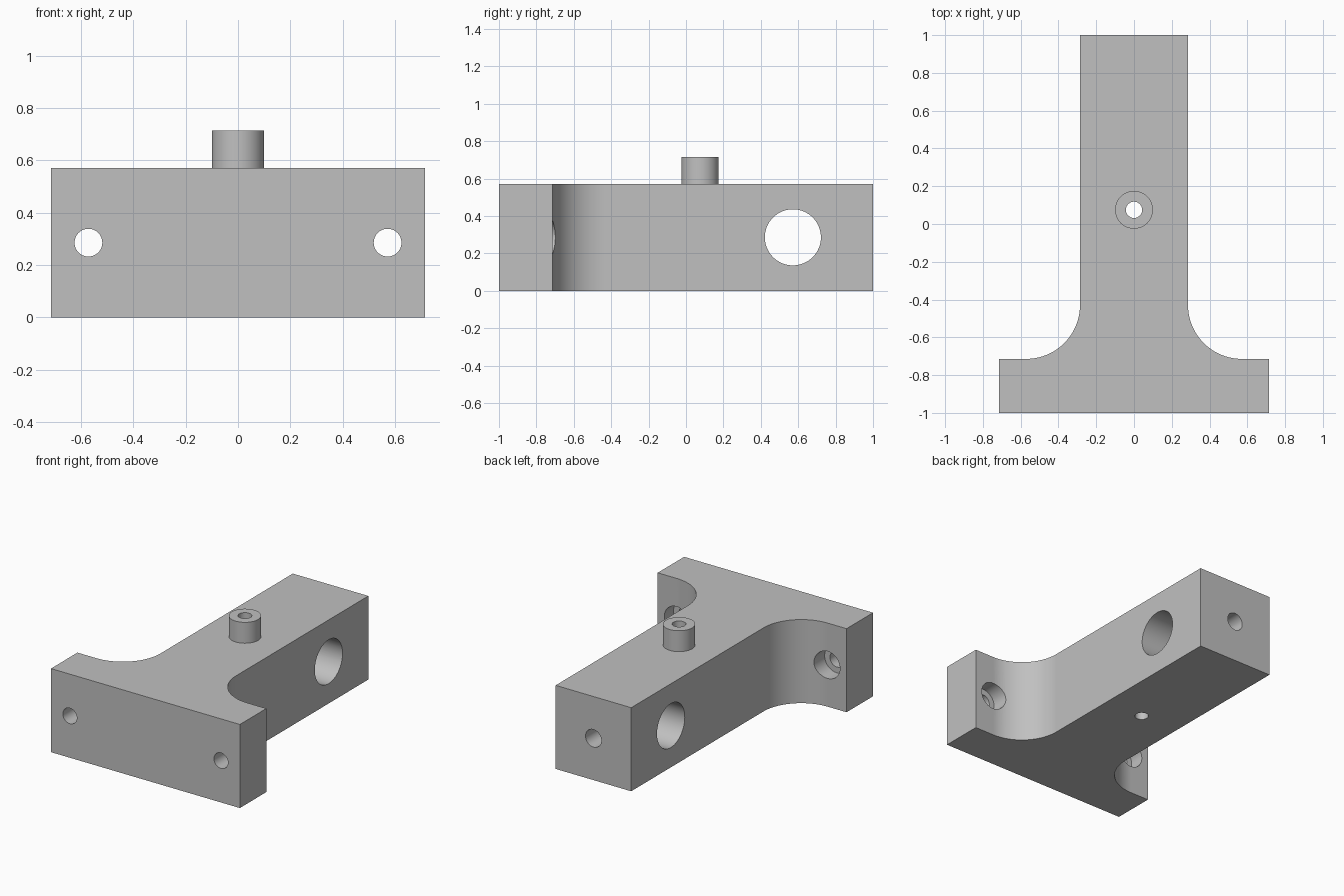
import bpy, bmesh, math
from mathutils import Matrix, Vector

cube = bpy.data.objects.get("Cube")
if cube:
    bpy.data.objects.remove(cube, do_unlink=True)

UNIT = 1 / 70                      # design grid, 70 steps per unit
HEIGHT = 40 * UNIT
MID = HEIGHT / 2
FLANGE_X = 50 * UNIT
FLANGE_Y = -50 * UNIT
BAR_X = 20 * UNIT
FILLET = 20 * UNIT
HOLE_X = 40 * UNIT
BOSS_Y = 0.075

grey = bpy.data.materials.new("machined grey")
grey.use_nodes = True
colour = (0.53, 0.53, 0.53, 1)
grey.diffuse_color = colour
grey.node_tree.nodes["Principled BSDF"].inputs["Base Color"].default_value = colour


def make_object(name, bm):
    mesh = bpy.data.meshes.new(name)
    bmesh.ops.recalc_face_normals(bm, faces=bm.faces)
    bm.to_mesh(mesh)
    bm.free()
    mesh.materials.append(grey)
    obj = bpy.data.objects.new(name, mesh)
    bpy.context.collection.objects.link(obj)
    return obj


def rod(name, start, end, radius):
    """Cylinder running between two points."""
    a, b = Vector(start), Vector(end)
    turn = (b - a).to_track_quat('Z', 'Y').to_matrix().to_4x4()
    bm = bmesh.new()
    bmesh.ops.create_cone(bm, cap_ends=True, segments=64, radius1=radius,
                          radius2=radius, depth=(b - a).length,
                          matrix=Matrix.Translation((a + b) / 2) @ turn)
    return make_object(name, bm)


def combine(target, tool, operation):
    """Bake one boolean into the target and discard the tool."""
    tool.hide_render = True
    mod = target.modifiers.new("boolean", 'BOOLEAN')
    mod.object, mod.operation, mod.solver = tool, operation, 'EXACT'
    bpy.context.view_layer.update()
    graph = bpy.context.evaluated_depsgraph_get()
    mesh = bpy.data.meshes.new_from_object(target.evaluated_get(graph))
    target.modifiers.clear()
    target.data = mesh
    bpy.data.objects.remove(tool, do_unlink=True)


# T-shaped body: half outline with filleted corner, mirrored and extruded
half = [(FLANGE_X, -1), (FLANGE_X, FLANGE_Y)]
steps = 24
for i in range(steps + 1):
    angle = math.pi / 2 * (1 + i / steps)
    half.append((HOLE_X + FILLET * math.cos(angle),
                 FLANGE_Y + FILLET * (1 - math.sin(angle))))
half.append((BAR_X, 1))
outline = half + [(-x, y) for x, y in reversed(half)]
bm = bmesh.new()
base = bm.faces.new([bm.verts.new((x, y, 0)) for x, y in outline])
top = bmesh.ops.extrude_face_region(bm, geom=[base])
bmesh.ops.translate(bm, vec=(0, 0, HEIGHT),
                    verts=[g for g in top["geom"] if isinstance(g, bmesh.types.BMVert)])
body = make_object("bracket_body", bm)

# Raised boss on top
combine(body, rod("boss", (0, BOSS_Y, MID), (0, BOSS_Y, 50 * UNIT), 0.1), 'UNION')

# Bores: boss, side hole, rear screw hole, then counterbored flange holes
cutters = [
    rod("boss_bore", (0, BOSS_Y, -0.1), (0, BOSS_Y, 0.9), 0.043),
    rod("side_bore", (-0.5, HOLE_X, MID), (0.5, HOLE_X, MID), 0.15),
    rod("rear_screw_hole", (0, HOLE_X, MID), (0, 1.1, MID), 0.06),
]
for side in (-1, 1):
    x = side * HOLE_X
    cutters.append(rod("flange_hole", (x, -1.1, MID), (x, -0.6, MID), 0.053))
    cutters.append(rod("flange_counterbore", (x, FLANGE_Y - 0.1, MID),
                       (x, -0.5, MID), 0.093))
for cutter in cutters:
    combine(body, cutter, 'DIFFERENCE')

# Smooth curved walls, crisp edges
bpy.ops.object.select_all(action='DESELECT')
body.select_set(True)
bpy.context.view_layer.objects.active = body
bpy.ops.object.shade_smooth_by_angle(angle=math.radians(30))
weighted = body.modifiers.new("even_shading", 'WEIGHTED_NORMAL')
weighted.keep_sharp = True
